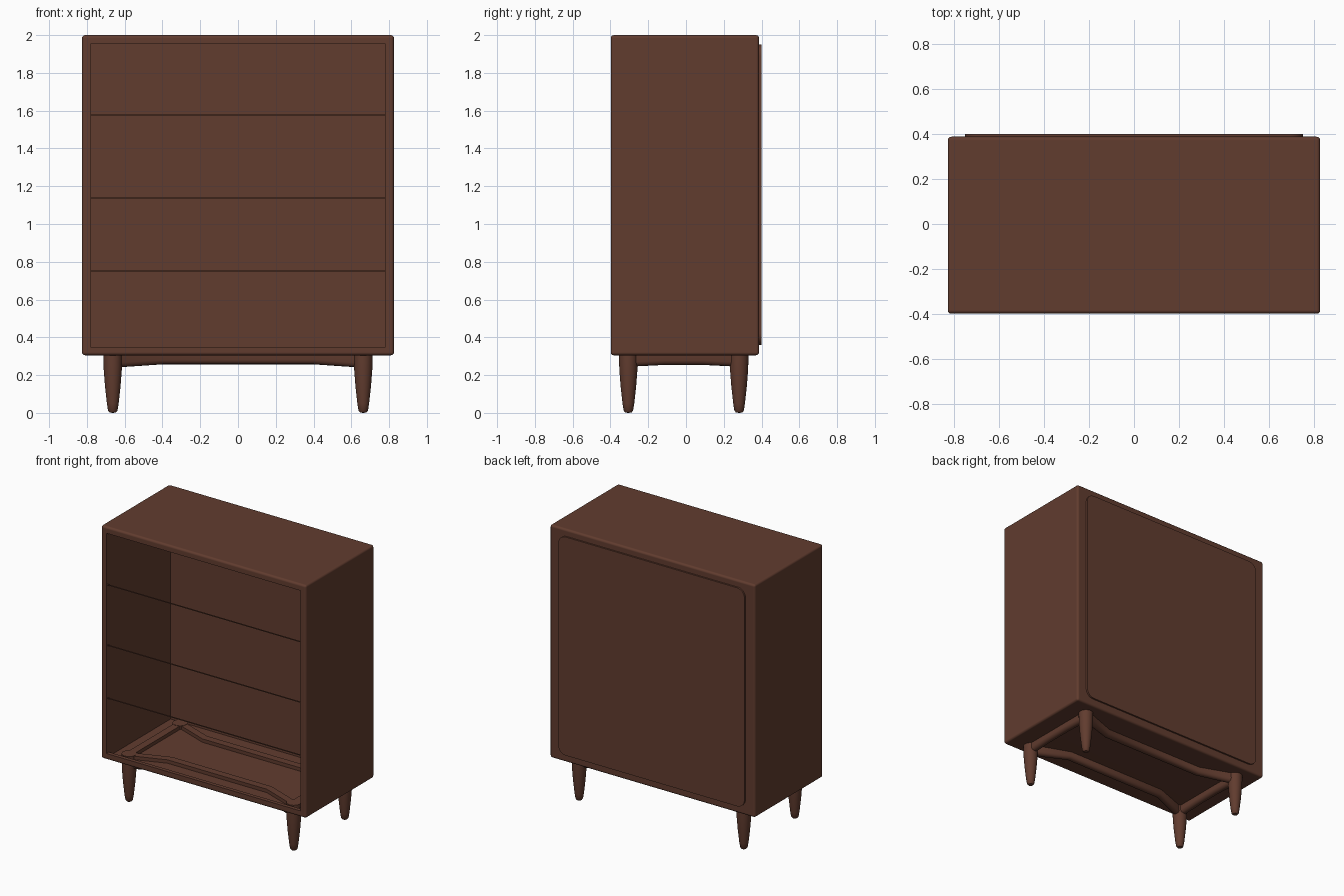
import bpy, bmesh, math
from mathutils import Vector

cube = bpy.data.objects.get("Cube")
if cube:
    bpy.data.objects.remove(cube, do_unlink=True)

wood = bpy.data.materials.new("walnut_brown")
wood.use_nodes = True
WOOD = (0.12, 0.045, 0.028, 1)
wood.diffuse_color = WOOD
wood.node_tree.nodes["Principled BSDF"].inputs["Base Color"].default_value = WOOD


def finish(name, bm):
    bmesh.ops.recalc_face_normals(bm, faces=bm.faces[:])
    me = bpy.data.meshes.new(name)
    bm.to_mesh(me)
    bm.free()
    me.materials.append(wood)
    ob = bpy.data.objects.new(name, me)
    bpy.context.collection.objects.link(ob)
    return ob


def activate(ob):
    bpy.ops.object.select_all(action='DESELECT')
    ob.select_set(True)
    bpy.context.view_layer.objects.active = ob


def smooth(ob):
    activate(ob)
    bpy.ops.object.shade_smooth_by_angle(angle=math.radians(35))


def box(name, lo, hi, bevel=0):
    bm = bmesh.new()
    bmesh.ops.create_cube(bm, size=1)
    for v in bm.verts:
        v.co = Vector([a + (c + 0.5) * (b - a) for a, b, c in zip(lo, hi, v.co)])
    if bevel:
        bmesh.ops.bevel(bm, geom=bm.edges[:], offset=bevel, segments=3,
                        profile=0.5, affect='EDGES')
    return finish(name, bm)


def prism(name, outline, direction):
    bm = bmesh.new()
    face = bm.faces.new([bm.verts.new(p) for p in outline])
    new = bmesh.ops.extrude_face_region(bm, geom=[face])["geom"]
    bmesh.ops.translate(bm, vec=direction,
                        verts=[g for g in new if isinstance(g, bmesh.types.BMVert)])
    return finish(name, bm)


def cut(ob, cutter):
    mod = ob.modifiers.new("cut", 'BOOLEAN')
    mod.object, mod.operation, mod.solver = cutter, 'DIFFERENCE', 'EXACT'
    activate(ob)
    bpy.ops.object.modifier_apply(modifier=mod.name)
    bpy.data.objects.remove(cutter, do_unlink=True)


LEG_X, LEG_Y, MID_Y = 0.663, 0.293, -0.012
FRAME_TOP = 0.347

# Carcass: rounded box, open at the front, with a low lip before the floor
carcass = box("carcass", (-0.826, -0.398, 0.305), (0.826, 0.387, 2.0), 0.016)
cut(carcass, box("opening_cutter", (-0.78, -0.5, 0.35), (0.78, 0.338, 1.953)))
cut(carcass, box("floor_cutter", (-0.78, -0.37, 0.32), (0.78, 0.338, 0.5)))
smooth(carcass)
carcass.modifiers.new("flat_faces", 'WEIGHTED_NORMAL').keep_sharp = True

# Back panel with rounded corners
corners = []
for cx, cz, start in ((0.69, 1.89, 0), (-0.69, 1.89, 90), (-0.69, 0.42, 180), (0.69, 0.42, 270)):
    for i in range(7):
        a = math.radians(start + i * 15)
        corners.append((cx + 0.06 * math.cos(a), 0.386, cz + 0.06 * math.sin(a)))
smooth(prism("back_panel", corners, (0, 0.013, 0)))

# Thin drawer dividers across the opening
for i, z in enumerate((0.752, 1.137, 1.577)):
    box(f"drawer_divider_{i + 1}", (-0.782, -0.393, z - 0.003), (0.782, -0.387, z + 0.003))

# Tapered round legs, their tops standing a little above the floor inside
profile = [(0.0, 0.0), (0.017, 0.002), (0.025, 0.012), (0.031, 0.05), (0.041, 0.14),
           (0.048, 0.23), (0.05, 0.315), (0.05, FRAME_TOP), (0.0, FRAME_TOP)]


def leg(name, x, y):
    bm = bmesh.new()
    verts = [bm.verts.new((r, 0, z)) for r, z in profile]
    edges = [bm.edges.new(p) for p in zip(verts, verts[1:])]
    bmesh.ops.spin(bm, geom=verts + edges, cent=(0, 0, 0), axis=(0, 0, 1),
                   angle=math.tau, steps=24)
    bmesh.ops.remove_doubles(bm, verts=bm.verts[:], dist=0.0005)
    bmesh.ops.translate(bm, vec=(x, y, 0), verts=bm.verts[:])
    smooth(finish(name, bm))


for sx, side in ((1, "left"), (-1, "right")):
    for sy, end in ((1, "back"), (-1, "front")):
        leg(f"{end}_{side}_leg", sx * LEG_X, MID_Y + sy * LEG_Y)


# Rails: rounded section swept along a path of (x, y, underside height)
def rail(name, path, across, half=0.027):
    bm = bmesh.new()
    section = [(-1, None), (-1, 0.024), (-0.85, 0.012), (-0.5, 0.003), (0, 0),
               (0.5, 0.003), (0.85, 0.012), (1, 0.024), (1, None)]
    rings = []
    for x, y, z in path:
        ring = []
        for u, h in section:
            height = FRAME_TOP - 0.002 if h is None else z + h
            ring.append(bm.verts.new(Vector((x, y, height)) + Vector(across) * u * half))
        rings.append(ring)
    n = len(section)
    for a, b in zip(rings, rings[1:]):
        for i in range(n):
            j = (i + 1) % n
            bm.faces.new((a[i], a[j], b[j], b[i]))
    bm.faces.new(rings[0])
    bm.faces.new(rings[-1])
    smooth(finish(name, bm))


for s, end in ((1, "back"), (-1, "front")):
    y_leg, y_mid = MID_Y + s * LEG_Y, MID_Y + s * 0.2
    rail(f"{end}_rail", [(-0.65, y_leg, 0.24), (-0.4, y_mid, 0.257),
                         (0.4, y_mid, 0.257), (0.65, y_leg, 0.24)], (0, 1, 0))
for s, side in ((1, "left"), (-1, "right")):
    rail(f"{side}_rail", [(s * LEG_X, MID_Y + y, z) for y, z in
                          ((-0.28, 0.245), (-0.1, 0.254), (0.1, 0.254), (0.28, 0.245))],
         (1, 0, 0))
